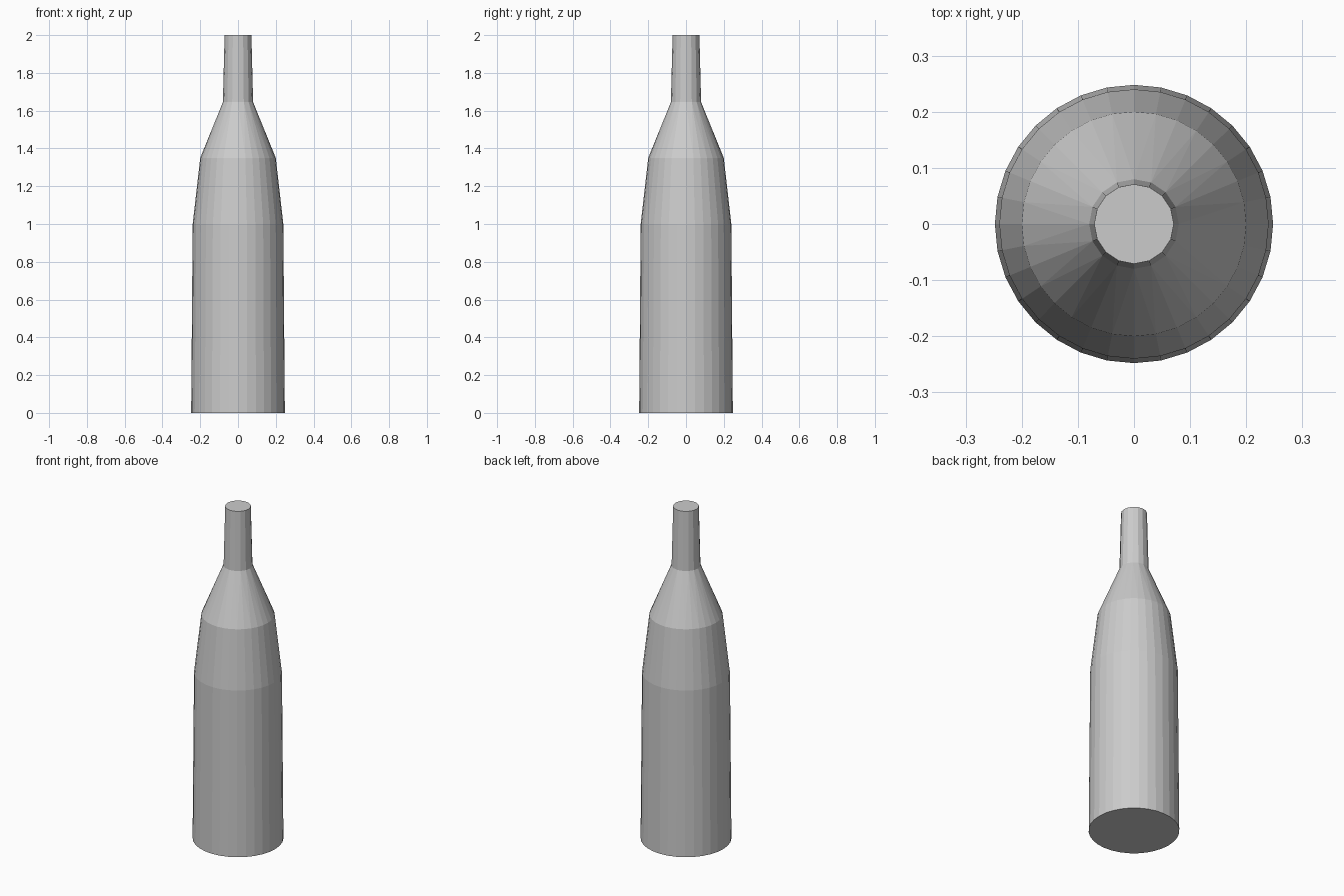
import bpy, bmesh
from math import cos, sin, tau

if "Cube" in bpy.data.objects:
    bpy.data.objects.remove(bpy.data.objects["Cube"])

# Bottle profile from base to mouth: (radius, height, sides)
PROFILE = [(0.248, 0.0, 32), (0.24, 1.0, 32), (0.20, 1.35, 32),
           (0.08, 1.645, 16), (0.071, 2.0, 16)]

bm = bmesh.new()


def ring(radius, z, sides):
    return [bm.verts.new((radius * cos(tau * i / sides), radius * sin(tau * i / sides), z))
            for i in range(sides)]


def bridge(low, high):
    n, m = len(low), len(high)
    for j in range(m):
        k = (j + 1) % m
        if n == m:
            bm.faces.new((low[j], low[k], high[k], high[j]))
        else:  # two lower sides meet one upper side
            a, b, c = low[2 * j], low[2 * j + 1], low[(2 * j + 2) % n]
            bm.faces.new((a, b, high[j]))
            bm.faces.new((b, high[k], high[j]))
            bm.faces.new((b, c, high[k]))


# Body, shoulder and neck
rings = [ring(*p) for p in PROFILE]
for low, high in zip(rings, rings[1:]):
    bridge(low, high)

# Base and closed mouth
bm.faces.new(rings[0][::-1])
bm.faces.new(rings[-1])

mesh = bpy.data.meshes.new("bottle")
bm.to_mesh(mesh)
bm.free()
bpy.context.collection.objects.link(bpy.data.objects.new("bottle", mesh))
